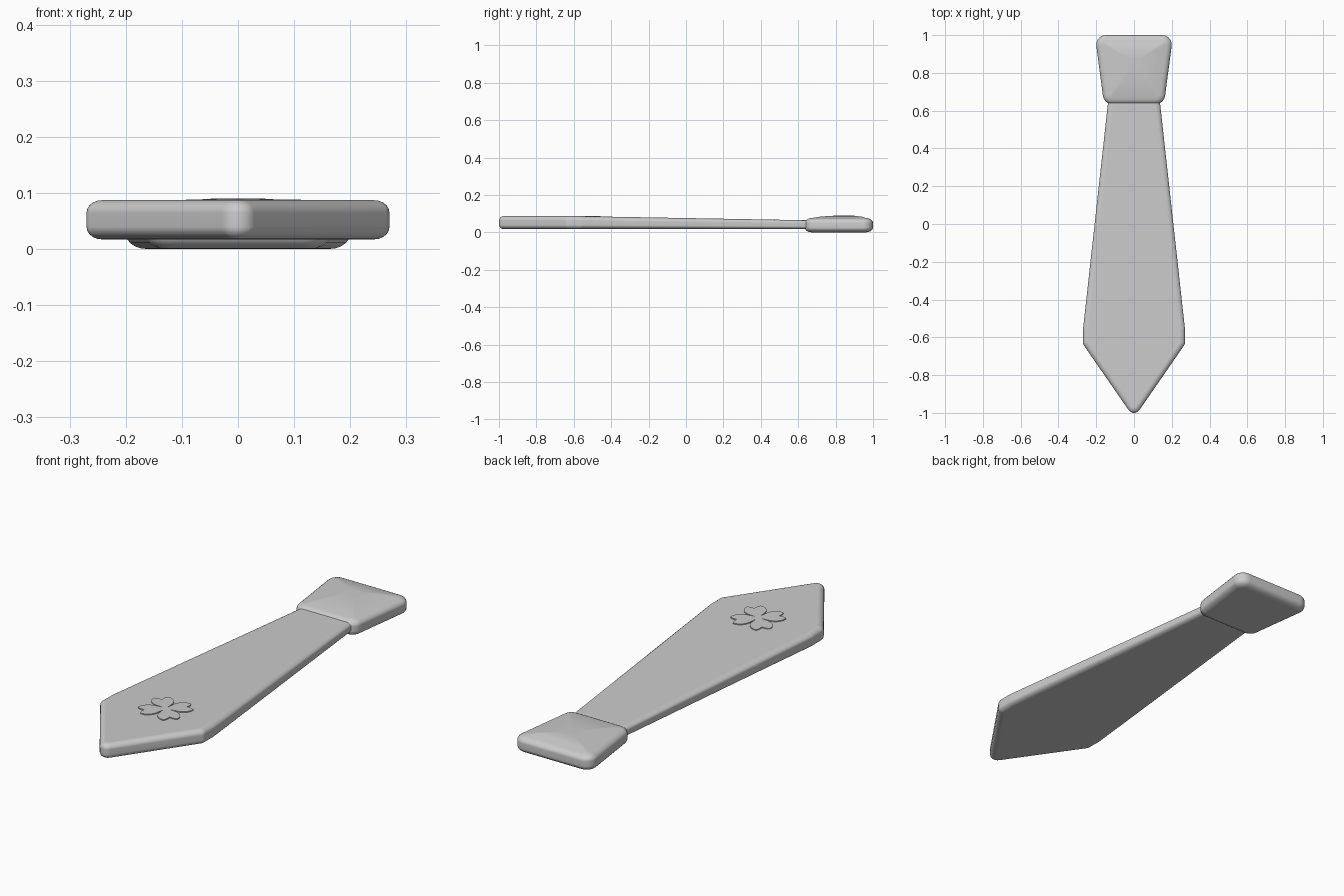
import bpy
import bmesh
from math import sin, cos, pi, atan2, radians
from mathutils import Vector

cube = bpy.data.objects.get("Cube")
if cube:
    bpy.data.objects.remove(cube, do_unlink=True)

GREY = (0.6, 0.6, 0.6, 1.0)
grey = bpy.data.materials.new("plain grey")
grey.use_nodes = True
grey.diffuse_color = GREY
grey.node_tree.nodes["Principled BSDF"].inputs["Base Color"].default_value = GREY


def finish(name, bm):
    """Turn a bmesh into a smooth-shaded object with the grey material."""
    bmesh.ops.recalc_face_normals(bm, faces=bm.faces)
    mesh = bpy.data.meshes.new(name)
    bm.to_mesh(mesh)
    bm.free()
    mesh.materials.append(grey)
    obj = bpy.data.objects.new(name, mesh)
    bpy.context.collection.objects.link(obj)
    bpy.ops.object.select_all(action="DESELECT")
    obj.select_set(True)
    bpy.context.view_layer.objects.active = obj
    bpy.ops.object.shade_smooth_by_angle(angle=radians(40))
    obj.modifiers.new("even shading", "WEIGHTED_NORMAL").keep_sharp = True
    return obj


def mirrored(right_side):
    """Complete a counter-clockwise +x half outline with its -x half."""
    return right_side + [(-x, y) for x, y in reversed(right_side) if x > 0]


def rounded_outline(centres, radius, steps=5):
    """Corner centres and outward directions of a convex rounded outline."""
    result = []
    count = len(centres)
    for i, (x, y) in enumerate(centres):
        px, py = centres[i - 1]
        nx, ny = centres[(i + 1) % count]
        start = atan2(y - py, x - px) - pi / 2
        turn = (atan2(ny - y, nx - x) - pi / 2 - start) % (2 * pi)
        for k in range(steps + 1):
            a = start + turn * k / steps
            result.append((Vector((x, y)), Vector((cos(a), sin(a))) * radius))
    return result


def loft(name, outline, middle_y, rings, height):
    """Stack rings of (inset fraction, scale, level), closed at both ends."""
    bm = bmesh.new()
    loops = []
    pivot = Vector((0, middle_y))
    for inset, scale, level in rings:
        loop = []
        for centre, direction in outline:
            p = pivot + (centre + direction * (1 - inset) - pivot) * scale
            loop.append(bm.verts.new((p.x, p.y, height(level, p.y))))
        loops.append(loop)
    for low, high in zip(loops, loops[1:]):
        for i in range(len(low)):
            j = (i + 1) % len(low)
            bm.faces.new((low[i], low[j], high[j], high[i]))
    bm.faces.new(loops[0])
    bm.faces.new(loops[-1])
    return finish(name, bm)


def rounded_edge(inset, rise, top, steps=5):
    """Rings of a slab with rounded lower and upper rims."""
    arc = [k * pi / 2 / steps for k in range(steps + 1)]
    lower = [(inset * (1 - sin(a)), 1, rise * (1 - cos(a))) for a in arc]
    upper = [(inset * (1 - cos(a)), 1, top - rise * (1 - sin(a))) for a in arc]
    return lower + upper


# Long blade, a little thicker towards the tip
BLADE_BOTTOM = 0.017


def blade_top(y):
    return 0.087 - 0.018 * max(0, y + 0.6)


blade_outline = rounded_outline(
    mirrored([(0, -0.965), (0.235, -0.625), (0.235, -0.56), (0.085, 0.8)]), 0.035)
loft("tie_blade", blade_outline, 0, rounded_edge(0.8, 0.32, 1),
     lambda t, y: BLADE_BOTTOM + t * (blade_top(y) - BLADE_BOTTOM))

# Pillow-shaped knot, domed on top
knot_rings = rounded_edge(0.75, 0.026, 0.076)
knot_rings += [(0.75, 0.8, 0.083), (0.75, 0.55, 0.087), (0.75, 0.25, 0.09)]
knot_outline = rounded_outline(mirrored([(0.115, 0.685), (0.15, 0.95)]), 0.05)
loft("tie_knot", knot_outline, 0.86, knot_rings, lambda z, y: z)


# Thin four-leaf clover plate on the blade
def clover_point(a):
    local = (a % (pi / 2)) - pi / 4
    lobe = max(0, cos(2 * local)) ** 0.45
    notch = 1 - 0.3 * max(0, 1 - abs(local) / 0.25)
    r = 0.015 + 0.11 * lobe * notch
    return 0.01 + r * cos(a), -0.55 + r * sin(a)


bm = bmesh.new()
steps = 96
base, cap = [], []
for k in range(steps):
    x, y = clover_point(2 * pi * k / steps)
    base.append(bm.verts.new((x, y, blade_top(y) - 0.003)))
    cap.append(bm.verts.new((x, y, blade_top(y) + 0.0015)))
hub = bm.verts.new((0.01, -0.55, blade_top(-0.55) + 0.0015))
for k in range(steps):
    j = (k + 1) % steps
    bm.faces.new((base[k], base[j], cap[j], cap[k]))
    bm.faces.new((cap[k], cap[j], hub))
bm.faces.new(base)
finish("clover_plate", bm)
